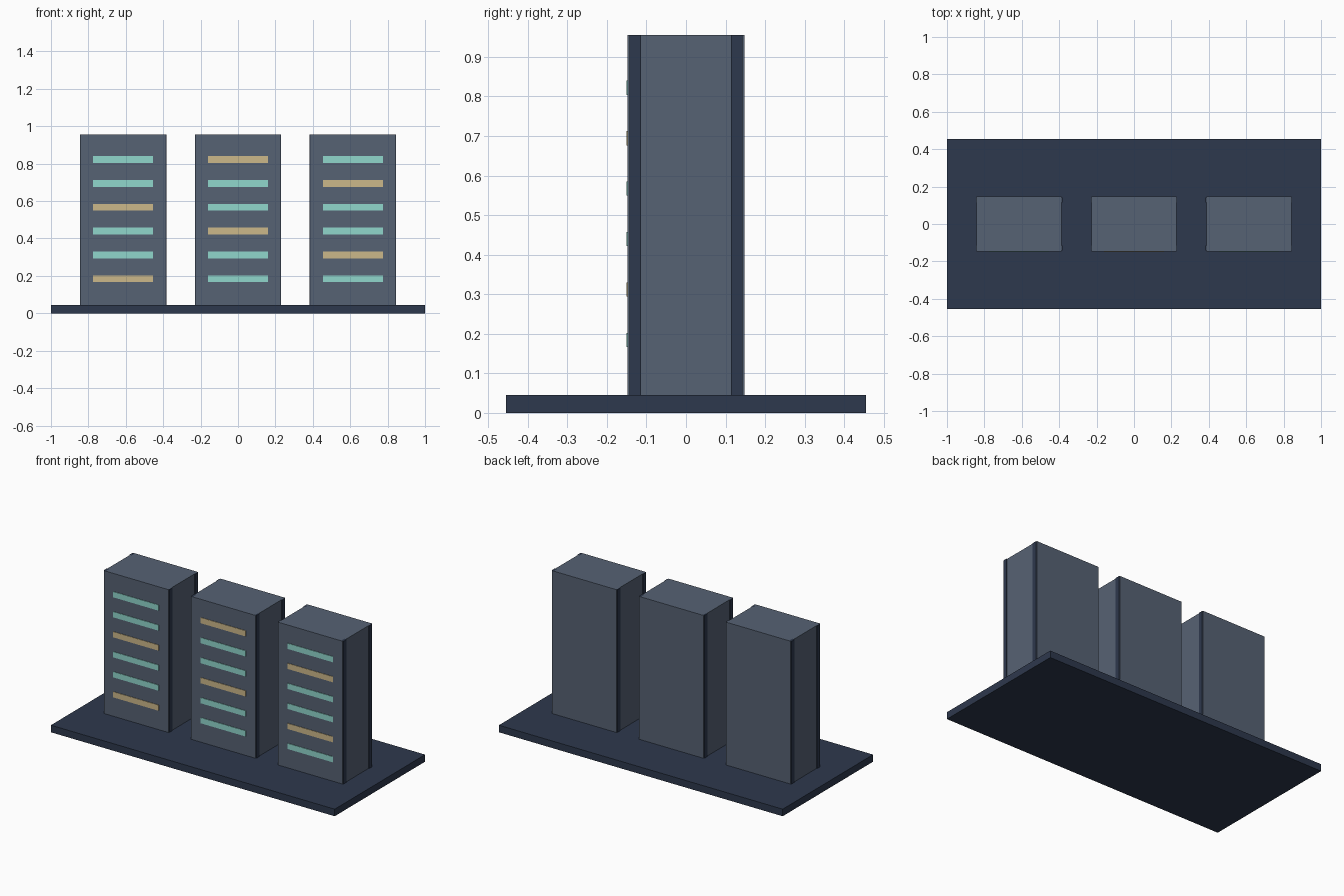
import bpy

if "Cube" in bpy.data.objects:
    bpy.data.objects.remove(bpy.data.objects["Cube"])


def material(name, rgb):
    # convert 8-bit display colour to linear
    m = bpy.data.materials.new(name)
    m.diffuse_color = (*[(c / 255) ** 2.2 for c in rgb], 1)
    m.use_nodes = True
    m.node_tree.nodes["Principled BSDF"].inputs["Base Color"].default_value = m.diffuse_color
    return m


def box(name, x, y, z, mat):
    """Box from (min, max) pairs on each axis."""
    bpy.ops.mesh.primitive_cube_add(size=1, location=[sum(a) / 2 for a in (x, y, z)])
    ob = bpy.context.object
    ob.name = name
    ob.scale = [a[1] - a[0] for a in (x, y, z)]
    bpy.ops.object.transform_apply(location=False, rotation=False, scale=True)
    ob.data.materials.append(mat)
    return ob


dark = material("dark_navy", (49, 59, 78))
grey = material("slate", (87, 98, 115))
teal = material("teal_light", (143, 214, 203))
amber = material("amber_light", (203, 183, 137))

BASE_TOP, TOP = 0.045, 0.955

# Base slab
box("base", (-1, 1), (-0.455, 0.455), (0, BASE_TOP), dark)

for i, cx in enumerate((-0.614, 0, 0.614)):
    # Tower body
    box(f"tower_{i}", (cx - 0.227, cx + 0.227), (-0.148, 0.148), (BASE_TOP, TOP), grey)

    # Dark side rails, standing slightly proud of the sides near each corner
    for sx in (-1, 1):
        for sy in (-1, 1):
            xs = sorted((cx + sx * 0.215, cx + sx * 0.231))
            ys = sorted((sy * 0.114, sy * 0.143))
            box(f"side_rail_{i}", xs, ys, (BASE_TOP, TOP), dark)

    # Light strips on the front, one amber in every three
    for row in range(6):
        z = 0.822 - row * 0.1275
        mat = amber if (row - i) % 3 == 2 else teal
        box(f"light_strip_{i}_{row}", (cx - 0.16, cx + 0.16), (-0.151, -0.145),
            (z - 0.018, z + 0.018), mat)
